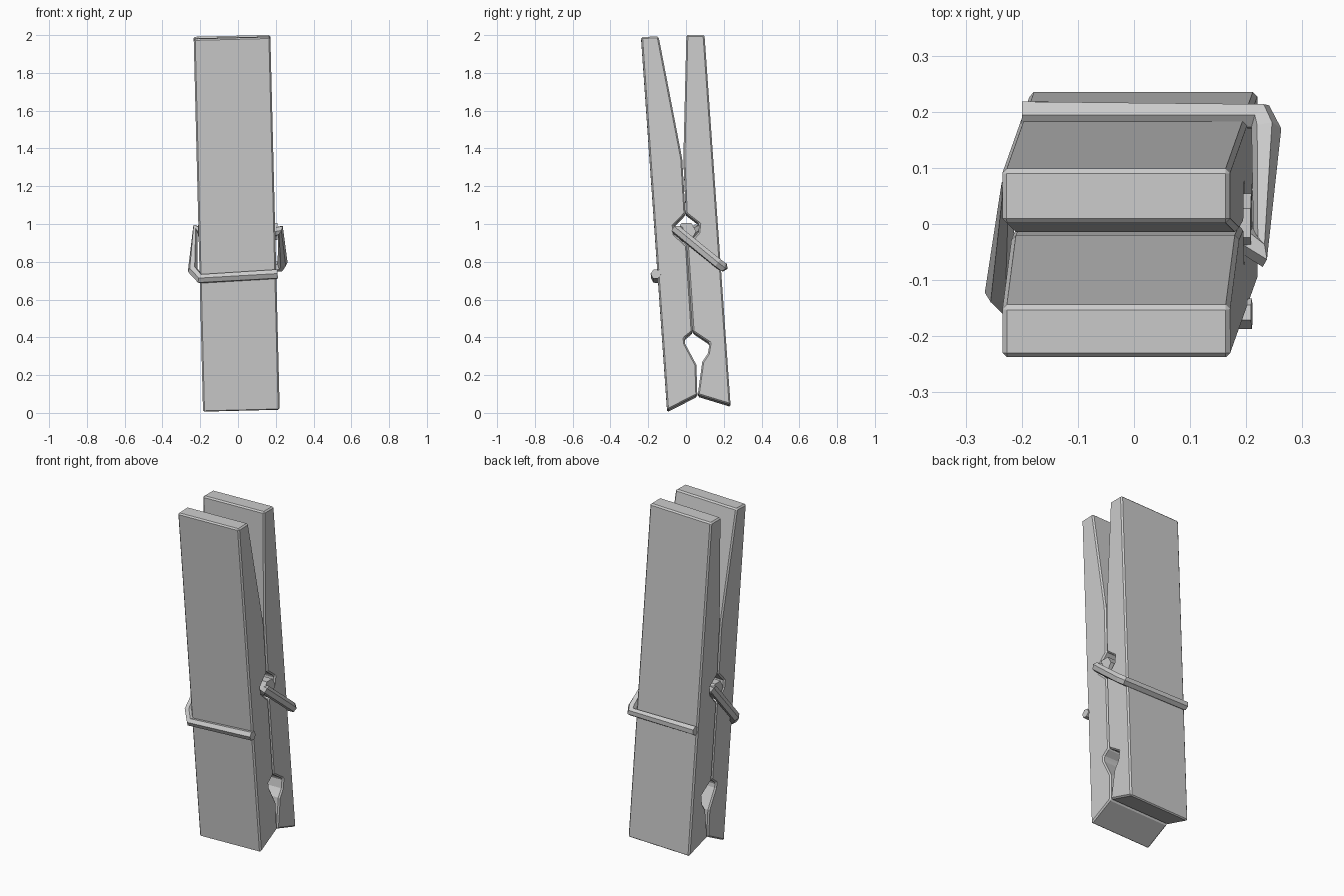
import bpy, bmesh, math
from mathutils import Matrix

if "Cube" in bpy.data.objects:
    bpy.data.objects.remove(bpy.data.objects["Cube"])


def finish(bm, name):
    bmesh.ops.recalc_face_normals(bm, faces=bm.faces)
    mesh = bpy.data.meshes.new(name)
    bm.to_mesh(mesh)
    bm.free()
    ob = bpy.data.objects.new(name, mesh)
    bpy.context.collection.objects.link(ob)
    return ob


def lean(bm):
    # slight sideways tilt shared by the whole peg
    for v in bm.verts:
        x, z = v.co.x, v.co.z
        v.co.x = x + 0.018 - 0.025 * z
        v.co.z = z + 0.025 * x


def jaw(name, profile, half=0.203):
    # side profile (y, z) extruded across x
    bm = bmesh.new()
    face = bm.faces.new([bm.verts.new((-half, y, z)) for y, z in profile])
    new = bmesh.ops.extrude_face_region(bm, geom=[face])["geom"]
    bmesh.ops.translate(bm, vec=(2 * half, 0, 0),
                        verts=[g for g in new if isinstance(g, bmesh.types.BMVert)])
    lean(bm)
    ob = finish(bm, name)
    bev = ob.modifiers.new("soft_edges", "BEVEL")
    bev.width = 0.008
    bev.segments = 1
    bev.limit_method = "ANGLE"
    bev.angle_limit = math.radians(50)
    return ob


def wire(name, points, radius=0.027):
    # low-poly bent wire
    cu = bpy.data.curves.new(name, "CURVE")
    cu.dimensions = "3D"
    cu.bevel_depth = radius
    cu.bevel_resolution = 1
    cu.use_fill_caps = True
    sp = cu.splines.new("POLY")
    sp.points.add(len(points) - 1)
    for p, co in zip(sp.points, points):
        p.co = (*co, 1)
    ob = bpy.data.objects.new(name, cu)
    bpy.context.collection.objects.link(ob)
    bpy.ops.object.select_all(action="DESELECT")
    ob.select_set(True)
    bpy.context.view_layer.objects.active = ob
    bpy.ops.object.convert(target="MESH")
    for poly in bpy.context.object.data.polygons:
        poly.use_smooth = False


# Two wooden halves
jaw("front_jaw", [(-0.238, 1.985), (-0.145, 1.988), (-0.02, 1.34), (-0.003, 1.05),
                  (-0.065, 0.985), (-0.06, 0.94), (0.005, 0.88), (0.035, 0.425),
                  (-0.008, 0.39), (-0.004, 0.36), (0.055, 0.25), (0.06, 0.09),
                  (-0.1, 0.008)])
jaw("back_jaw", [(0.002, 1.996), (0.098, 1.996), (0.236, 0.037), (0.062, 0.09),
                 (0.086, 0.265), (0.116, 0.31), (0.125, 0.365), (0.035, 0.425),
                 (0.005, 0.88), (0.065, 0.95), (0.07, 0.995), (-0.001, 1.05),
                 (-0.014, 1.34)])

# Spring coil running through the pivot hole
bm = bmesh.new()
bmesh.ops.create_cone(bm, cap_ends=True, segments=6, radius1=0.052, radius2=0.052, depth=0.42,
                      matrix=Matrix.Translation((0.005, 0.002, 0.955))
                      @ Matrix.Rotation(math.pi / 2, 4, "Y"))
lean(bm)
finish(bm, "spring_coil")

# Spring arms: each leaves the coil at one end and crosses one jaw
wire("front_spring_arm", [(-0.19, 0.03, 0.955), (-0.225, 0.06, 0.975),
                          (-0.24, -0.12, 0.755), (-0.2, -0.16, 0.71), (0.21, -0.16, 0.735)])
wire("back_spring_arm", [(0.19, -0.02, 0.955), (0.225, -0.05, 0.968),
                         (0.236, 0.165, 0.795), (0.225, 0.192, 0.775), (-0.2, 0.195, 0.775)])
